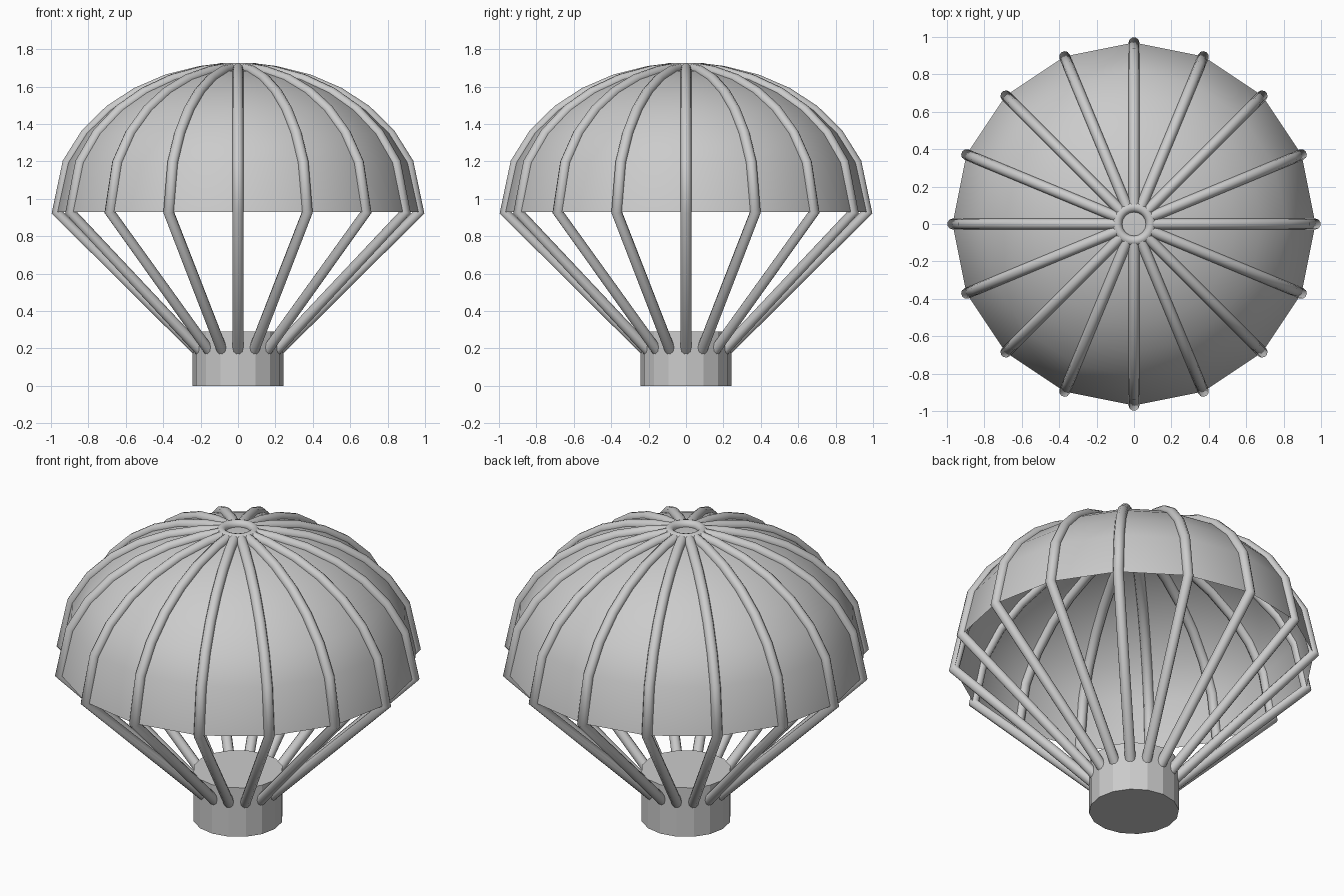
import bpy, bmesh
from math import sin, cos, radians, tau
from mathutils import Matrix, Vector

if "Cube" in bpy.data.objects:
    bpy.data.objects.remove(bpy.data.objects["Cube"])

SIDES = 16
RIM_R, RIM_Z, DOME_H, TUBE_R = 0.97, 0.93, 0.77, 0.029


def dome(t):
    """Point (radius, z) on the elliptical canopy profile."""
    t = radians(t)
    return RIM_R * cos(t), RIM_Z + DOME_H * sin(t)


# Canopy: thin open 16-sided shell, spun from the profile
bm = bmesh.new()
profile = [dome(t) for t in (0, 20, 33, 45, 56, 67, 78, 90)]
verts = [bm.verts.new((r, 0, z)) for r, z in profile]
edges = [bm.edges.new(pair) for pair in zip(verts, verts[1:])]
bmesh.ops.spin(bm, geom=verts + edges, cent=(0, 0, 0), axis=(0, 0, 1),
               angle=tau, steps=SIDES, use_duplicate=False)
bmesh.ops.remove_doubles(bm, verts=bm.verts, dist=0.001)
bmesh.ops.recalc_face_normals(bm, faces=bm.faces)
if sum(f.normal.z for f in bm.faces) < 0:
    bmesh.ops.reverse_faces(bm, faces=bm.faces)
mesh = bpy.data.meshes.new("canopy")
bm.to_mesh(mesh)
bm.free()
canopy = bpy.data.objects.new("canopy", mesh)
bpy.context.collection.objects.link(canopy)
mesh.shade_smooth()

# Ribs running over the canopy and down to the base as straight cords
path = [dome(t) for t in (84.5, 78, 67, 56, 45, 33, 20, 0)] + [(0.20, 0.17)]
curve = bpy.data.curves.new("ribs_and_cords", 'CURVE')
curve.dimensions = '3D'
curve.bevel_depth = TUBE_R
curve.bevel_resolution = 3
curve.use_fill_caps = True
for i in range(SIDES):
    turn = Matrix.Rotation(tau * i / SIDES, 3, 'Z')
    spline = curve.splines.new('POLY')
    spline.points.add(len(path) - 1)
    for point, (r, z) in zip(spline.points, path):
        point.co = (*(turn @ Vector((r, 0, z))), 1)
ribs = bpy.data.objects.new("ribs_and_cords", curve)
bpy.context.collection.objects.link(ribs)
bpy.ops.object.select_all(action='DESELECT')
ribs.select_set(True)
bpy.context.view_layer.objects.active = ribs
bpy.ops.object.convert(target='MESH')
bpy.ops.object.shade_smooth_by_angle(angle=radians(60))

# Crown ring at the apex
bpy.ops.mesh.primitive_torus_add(major_radius=0.09, minor_radius=0.027,
                                 major_segments=32, minor_segments=12,
                                 location=(0, 0, 1.70))
bpy.context.object.name = "crown_ring"
bpy.ops.object.shade_smooth()

# Flat-sided base that gathers the cords
bpy.ops.mesh.primitive_cylinder_add(vertices=SIDES, radius=0.242, depth=0.29,
                                    location=(0, 0, 0.145))
bpy.context.object.name = "base"
